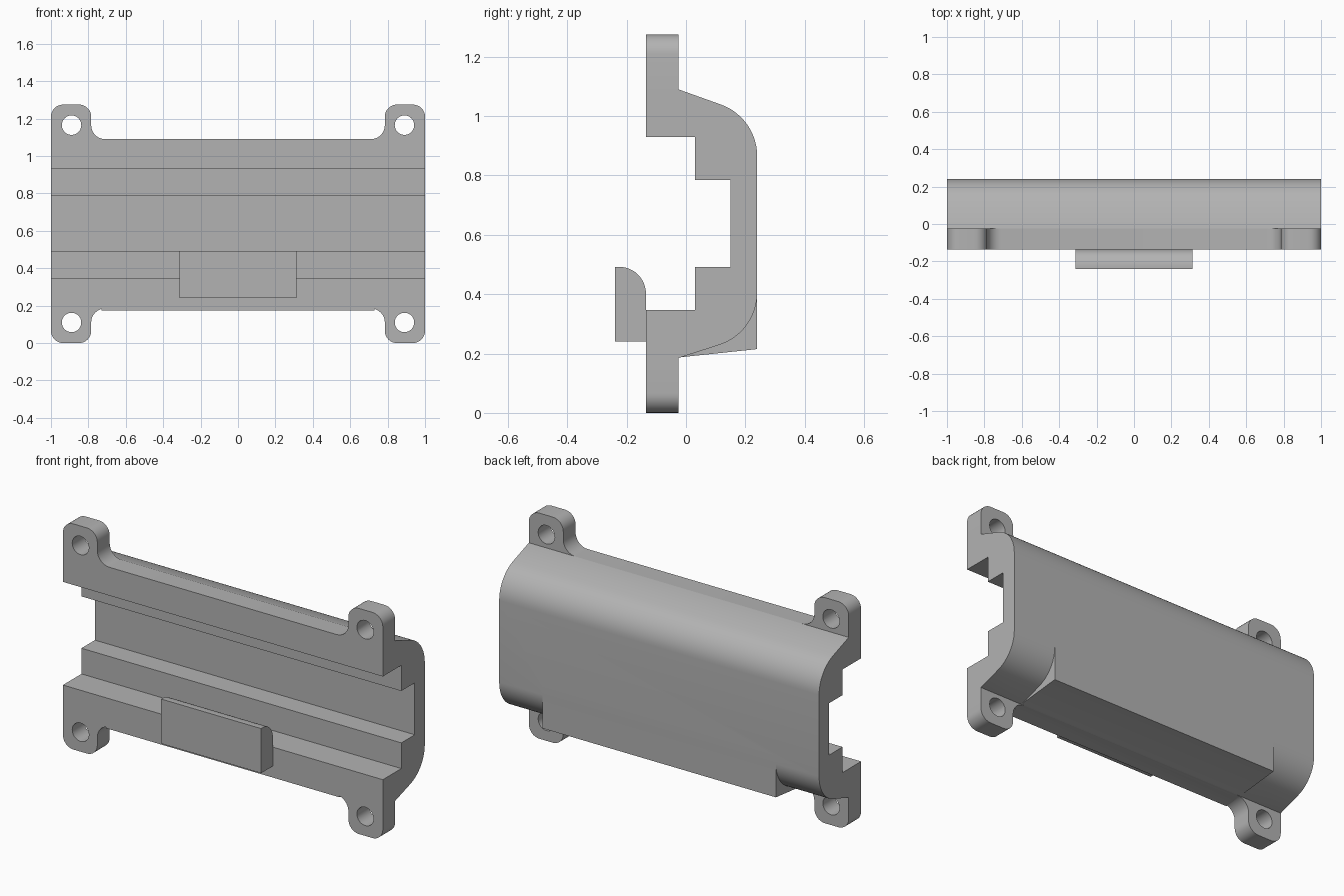
import bpy, bmesh
from math import sin, cos, radians
from mathutils import Vector

cube = bpy.data.objects.get("Cube")
if cube:
    bpy.data.objects.remove(cube)

HEIGHT = 1.275
FRONT, FLANGE_BACK, BACK = -0.135, -0.025, 0.24

grey = bpy.data.materials.new("plain grey")
grey.use_nodes = True
grey.diffuse_color = (0.45, 0.45, 0.45, 1)
grey.node_tree.nodes["Principled BSDF"].inputs["Base Color"].default_value = grey.diffuse_color


def arc(cx, cy, r, start, end, steps=12):
    angles = [radians(start + (end - start) * i / steps) for i in range(steps + 1)]
    return [(cx + r * cos(a), cy + r * sin(a)) for a in angles]


def prism(name, outline, axis, lo, hi):
    """Extrude a (y, z) outline along x, or an (x, z) outline along y."""
    bm = bmesh.new()
    place = (lambda p: (lo, p[0], p[1])) if axis == "x" else (lambda p: (p[0], lo, p[1]))
    face = bm.faces.new([bm.verts.new(place(p)) for p in outline])
    out = bmesh.ops.extrude_face_region(bm, geom=[face])
    shift = Vector((hi - lo, 0, 0)) if axis == "x" else Vector((0, hi - lo, 0))
    bmesh.ops.translate(bm, vec=shift,
                        verts=[v for v in out["geom"] if isinstance(v, bmesh.types.BMVert)])
    bmesh.ops.recalc_face_normals(bm, faces=bm.faces)
    mesh = bpy.data.meshes.new(name)
    bm.to_mesh(mesh)
    bm.free()
    mesh.materials.append(grey)
    obj = bpy.data.objects.new(name, mesh)
    bpy.context.collection.objects.link(obj)
    return obj


def combine(target, tool, operation):
    mod = target.modifiers.new("combine", "BOOLEAN")
    mod.operation, mod.solver, mod.object = operation, "EXACT", tool
    bpy.context.view_layer.objects.active = target
    bpy.ops.object.modifier_apply(modifier=mod.name)
    bpy.data.objects.remove(tool)


# Housing: stepped channel in front, rounded shell behind
r = 0.185
shell = [(FRONT, 1.09), (FLANGE_BACK, 1.09)]
shell += arc(BACK - r, 0.865, r, 71, 0) + arc(BACK - r, 0.405, r, 0, -71)
shell += [(FLANGE_BACK, 0.185), (FRONT, 0.185)]
channel = [(FRONT, 0.347), (0.03, 0.347), (0.03, 0.492), (0.15, 0.492),
           (0.15, 0.785), (0.03, 0.785), (0.03, 0.93), (FRONT, 0.93)]
housing = prism("housing", shell + channel, "x", -1, 1)

# Squared-off foot between the lower ears
foot = prism("foot", [(FRONT, 0.175), (BACK, 0.215), (BACK, 0.45), (0.18, 0.45),
                      (0.1, 0.3), (FRONT, 0.3)], "x", -0.73, 0.73)
combine(housing, foot, "UNION")

# Four mounting ears with filleted roots and screw holes
ear = [(1, 1.04)] + arc(0.935, HEIGHT - 0.065, 0.065, 0, 90, 8)
ear += arc(0.85, HEIGHT - 0.065, 0.065, 90, 180, 8)
ear += arc(0.71, 1.165, 0.075, 0, -90, 8) + [(0.71, 1.04)]
hole = arc(0.89, 1.165, 0.052, 0, 360, 32)[:-1]


def corner(points, side, top):
    return [(side * x, z if top else HEIGHT - z) for x, z in points]


for top in (True, False):
    for side in (-1, 1):
        combine(housing, prism("ear", corner(ear, side, top), "y", FRONT, FLANGE_BACK), "UNION")
        combine(housing, prism("screw_hole", corner(hole, side, top), "y", -0.3, 0.1), "DIFFERENCE")

# Front clip with a rounded lead-in edge
clip = prism("front_clip", [(FRONT, 0.24)] + arc(-0.225, 0.402, 0.09, 0, 90)
             + [(-0.24, 0.492), (-0.24, 0.24)], "x", -0.3125, 0.3125)

for obj in (housing, clip):
    bpy.ops.object.select_all(action="DESELECT")
    obj.select_set(True)
    bpy.context.view_layer.objects.active = obj
    bpy.ops.object.shade_smooth_by_angle(angle=radians(25))
